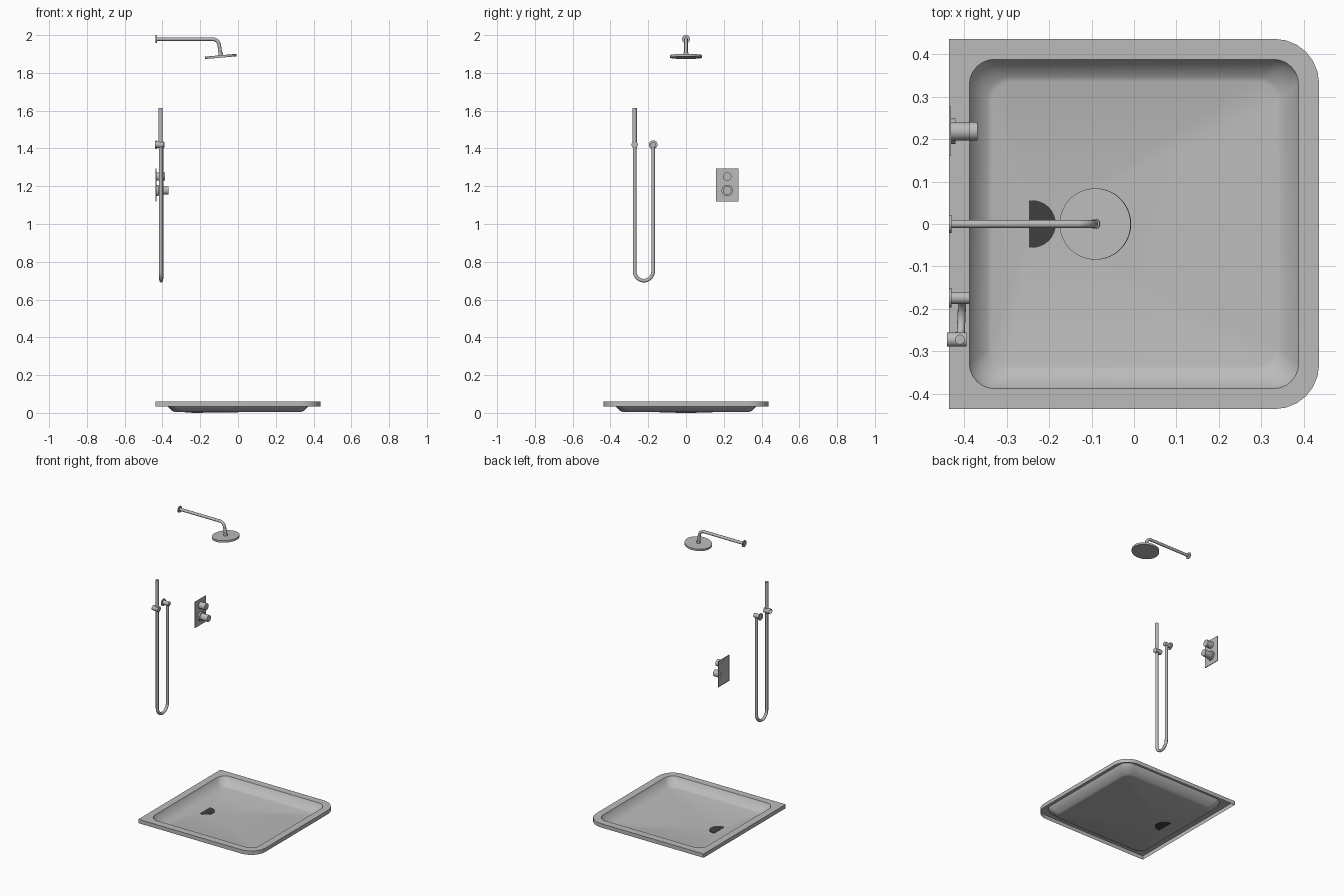
import bpy, bmesh, math
from mathutils import Matrix, Vector

if "Cube" in bpy.data.objects:
    bpy.data.objects.remove(bpy.data.objects["Cube"])


def material(name, v):
    m = bpy.data.materials.new(name)
    m.diffuse_color = (v, v, v, 1)
    m.use_nodes = True
    m.node_tree.nodes["Principled BSDF"].inputs["Base Color"].default_value = m.diffuse_color
    return m


GREY = material("light_grey", 0.5)
DARK = material("dark_grey", 0.05)


def finish(obj, mat, angle=35):
    obj.data.materials.clear()
    obj.data.materials.append(mat)
    bpy.ops.object.select_all(action='DESELECT')
    obj.select_set(True)
    bpy.context.view_layer.objects.active = obj
    bpy.ops.object.shade_smooth_by_angle(angle=math.radians(angle))
    return obj


def from_bmesh(name, bm, mat, angle=35):
    me = bpy.data.meshes.new(name)
    bm.to_mesh(me)
    bm.free()
    obj = bpy.data.objects.new(name, me)
    bpy.context.collection.objects.link(obj)
    return finish(obj, mat, angle)


def rod(name, start, end, radius, open_back=False, mat=GREY, segments=32):
    """Cylinder between two points, optionally without its starting cap."""
    a, b = Vector(start), Vector(end)
    d = b - a
    rot = d.to_track_quat('Z', 'Y').to_matrix().to_4x4()
    bm = bmesh.new()
    bmesh.ops.create_cone(bm, cap_ends=True, segments=segments, radius1=radius,
                          radius2=radius, depth=d.length,
                          matrix=Matrix.Translation((a + b) / 2) @ rot)
    if open_back:
        bm.normal_update()
        n = -d.normalized()
        back = [f for f in bm.faces if f.normal.dot(n) > 0.99]
        bmesh.ops.delete(bm, geom=back, context='FACES_ONLY')
    return from_bmesh(name, bm, mat)


def tube(name, points, radius):
    cu = bpy.data.curves.new(name, 'CURVE')
    cu.dimensions = '3D'
    cu.bevel_depth = radius
    cu.bevel_resolution = 4
    cu.use_fill_caps = True
    sp = cu.splines.new('POLY')
    sp.points.add(len(points) - 1)
    for p, co in zip(sp.points, points):
        p.co = (*co, 1)
    obj = bpy.data.objects.new(name, cu)
    bpy.context.collection.objects.link(obj)
    bpy.ops.object.select_all(action='DESELECT')
    obj.select_set(True)
    bpy.context.view_layer.objects.active = obj
    bpy.ops.object.convert(target='MESH')
    return finish(bpy.context.view_layer.objects.active, GREY)


def rounded_square(h, radii, z, n=6):
    """Counter-clockwise corner arcs, starting at the +x +y corner."""
    pts = []
    for i, ((sx, sy), r) in enumerate(zip(((1, 1), (-1, 1), (-1, -1), (1, -1)), radii)):
        for k in range(n + 1):
            t = math.pi / 2 * (i + k / n)
            pts.append((sx * (h - r) + r * math.cos(t), sy * (h - r) + r * math.sin(t), z))
    return pts


# Shower tray: open shell with skirt, flat rim and sloped basin
OUT = (0.105, 0, 0, 0.105)
rings = [rounded_square(0.436, OUT, 0.034), rounded_square(0.436, OUT, 0.06)]
for h, r, z in ((0.388, 0.06, 0.06), (0.381, 0.057, 0.045), (0.367, 0.055, 0.03),
                (0.346, 0.05, 0.009), (0.335, 0.048, 0.006)):
    rings.append(rounded_square(h, (r,) * 4, z))
bm = bmesh.new()
loops = [[bm.verts.new(p) for p in ring] for ring in rings]
count = len(loops[0])
for lo, hi in zip(loops, loops[1:]):
    for i in range(count):
        j = (i + 1) % count
        bm.faces.new((lo[i], lo[j], hi[j], hi[i]))
sink = bm.verts.new((-0.24, 0, 0.0015))
for i in range(count):
    bm.faces.new((loops[-1][i], loops[-1][(i + 1) % count], sink))
bmesh.ops.remove_doubles(bm, verts=bm.verts[:], dist=1e-5)
from_bmesh("shower_tray", bm, GREY, 40)

# Drain: D-shaped dark cover through the tray floor
drain = rod("drain", (-0.24, 0, 0), (-0.24, 0, 0.0035), 0.056, mat=DARK)
for v in drain.data.vertices:
    v.co.x = max(v.co.x, -0.247)

# Overhead arm, wall flange and tilted rain head
arm = [(-0.434, 0, 1.979)]
for k in range(9):
    t = math.radians(84 * k / 8)
    arm.append((-0.136 + 0.037 * math.sin(t), 0, 1.942 + 0.037 * math.cos(t)))
arm.append((-0.092, 0, 1.89))
tube("shower_arm", arm, 0.0095)
rod("arm_flange", (-0.436, 0, 1.979), (-0.430, 0, 1.979), 0.021, True)
tilt = math.radians(5)
axis = Vector((-math.sin(tilt), 0, math.cos(tilt)))
centre = Vector((-0.091, 0, 1.887))
rod("rain_head", centre - axis * 0.0065, centre + axis * 0.0065, 0.084, segments=48)
rod("rain_head_neck", centre, centre + axis * 0.02, 0.012)

# Hand shower with its wall holder
rod("hand_shower", (-0.41, -0.272, 1.405), (-0.41, -0.272, 1.613), 0.0115)
rod("hand_shower_holder", (-0.44, -0.272, 1.42), (-0.395, -0.272, 1.42), 0.017, True)

# Hose outlet on the wall
rod("outlet_flange", (-0.436, -0.174, 1.42), (-0.430, -0.174, 1.42), 0.023, True)
rod("outlet_body", (-0.430, -0.174, 1.42), (-0.388, -0.174, 1.42), 0.014)

# Hanging hose with a U-bend at the bottom
hose = [(-0.41, -0.272, 1.41)]
for k in range(17):
    t = math.pi * k / 16
    hose.append((-0.41 + 0.007 * k / 16, -0.223 - 0.049 * math.cos(t),
                 0.75 - 0.05 * math.sin(t)))
hose.append((-0.403, -0.174, 1.415))
tube("hose", hose, 0.0095)

# Valve plate: thin box, open at the back
bm = bmesh.new()
bmesh.ops.create_cube(bm, size=1, matrix=Matrix.Translation((-0.4335, 0.2185, 1.206))
                      @ Matrix.Diagonal((0.005, 0.117, 0.174, 1)))
bm.normal_update()
bmesh.ops.delete(bm, geom=[f for f in bm.faces if f.normal.x < -0.9], context='FACES_ONLY')
from_bmesh("valve_plate", bm, GREY)

# Valve knobs and the collar of the lower one
rod("upper_knob", (-0.432, 0.2185, 1.251), (-0.387, 0.2185, 1.251), 0.022)
rod("lower_knob", (-0.432, 0.2185, 1.177), (-0.369, 0.2185, 1.177), 0.022)
rod("lower_knob_collar", (-0.432, 0.2185, 1.177), (-0.420, 0.2185, 1.177), 0.030)
